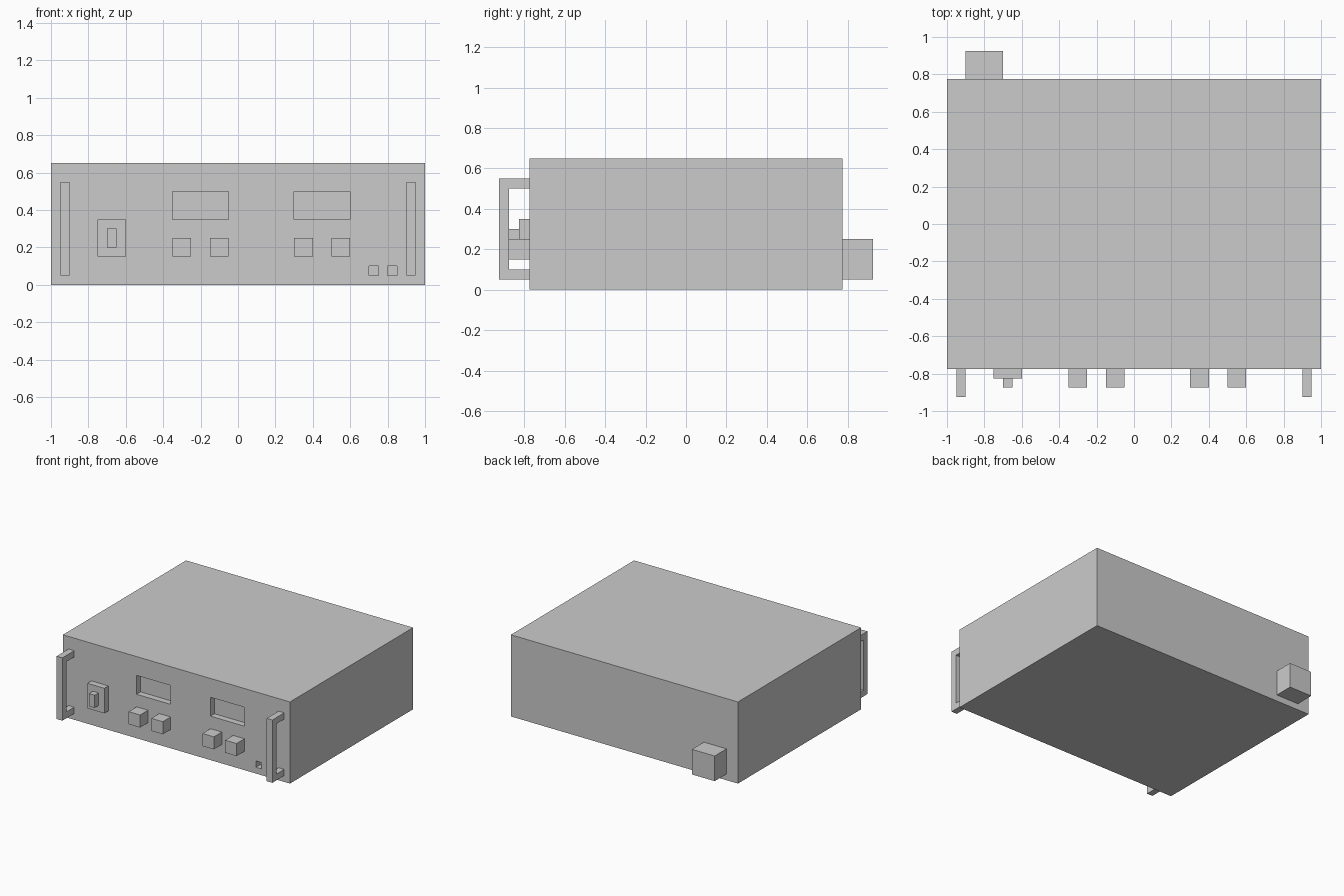
import bpy
import bmesh

if "Cube" in bpy.data.objects:
    bpy.data.objects.remove(bpy.data.objects["Cube"])

FRONT, BACK = -0.775, 0.775


def add_mesh(name, bm):
    bmesh.ops.recalc_face_normals(bm, faces=bm.faces[:])
    mesh = bpy.data.meshes.new(name)
    bm.to_mesh(mesh)
    bm.free()
    obj = bpy.data.objects.new(name, mesh)
    bpy.context.collection.objects.link(obj)
    return obj


def box(name, x, y, z):
    """Box from (min, max) ranges on each axis."""
    bm = bmesh.new()
    bmesh.ops.create_cube(bm, size=1)
    for v in bm.verts:
        v.co = [sum(r) / 2 + c * (r[1] - r[0]) for c, r in zip(v.co, (x, y, z))]
    return add_mesh(name, bm)


def handle(name, x0, x1):
    """C-shaped side profile extruded across x."""
    profile = [(FRONT, 0.05), (-0.925, 0.05), (-0.925, 0.55), (FRONT, 0.55),
               (FRONT, 0.50), (-0.875, 0.50), (-0.875, 0.10), (FRONT, 0.10)]
    bm = bmesh.new()
    face = bm.faces.new([bm.verts.new((x0, y, z)) for y, z in profile])
    ext = bmesh.ops.extrude_face_region(bm, geom=[face], use_keep_orig=True)
    verts = [g for g in ext["geom"] if isinstance(g, bmesh.types.BMVert)]
    bmesh.ops.translate(bm, verts=verts, vec=(x1 - x0, 0, 0))
    return add_mesh(name, bm)


# Main case
case = box("case", (-1, 1), (FRONT, BACK), (0, 0.65))

# Recessed display windows and small sockets cut into the front
recesses = [(-0.35, 0.30, 0.35, 0.15), (0.30, 0.30, 0.35, 0.15),
            (0.70, 0.05, 0.05, 0.05), (0.80, 0.05, 0.05, 0.05)]
for x, w, z, h in recesses:
    cutter = box("recess_cutter", (x, x + w), (FRONT - 0.1, FRONT + 0.05), (z, z + h))
    cutter.hide_render = True
    mod = case.modifiers.new("recess", 'BOOLEAN')
    mod.operation = 'DIFFERENCE'
    mod.solver = 'EXACT'
    mod.object = cutter
    bpy.context.view_layer.objects.active = case
    bpy.ops.object.modifier_apply(modifier=mod.name)
    bpy.data.objects.remove(cutter, do_unlink=True)

# Carry handles
handle("left_handle", -0.95, -0.90)
handle("right_handle", 0.90, 0.95)

# Power switch
box("switch_plate", (-0.75, -0.60), (-0.825, FRONT), (0.15, 0.35))
box("switch_toggle", (-0.70, -0.65), (-0.875, -0.825), (0.20, 0.30))

# Control knobs
for i, x in enumerate((-0.35, -0.15, 0.30, 0.50), 1):
    box(f"knob_{i}", (x, x + 0.10), (-0.875, FRONT), (0.15, 0.25))

# Rear power connector
box("rear_connector", (-0.90, -0.70), (BACK, 0.925), (0.05, 0.25))
